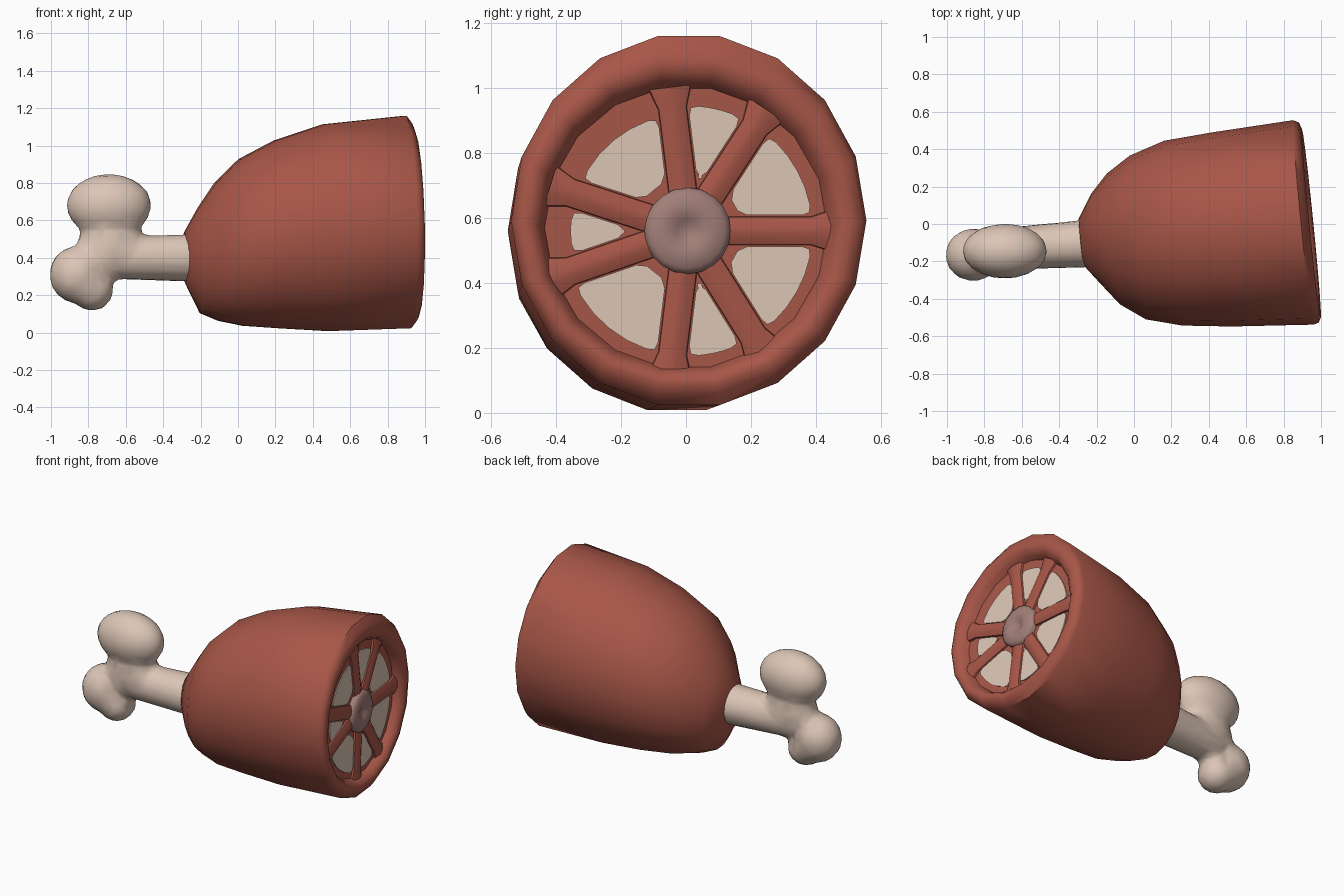
import bpy, bmesh, math
from mathutils import Matrix, Vector

if "Cube" in bpy.data.objects:
    bpy.data.objects.remove(bpy.data.objects["Cube"])

def material(name, rgb):
    m = bpy.data.materials.new(name)
    m.diffuse_color = (*rgb, 1)
    m.use_nodes = True
    m.node_tree.nodes["Principled BSDF"].inputs["Base Color"].default_value = m.diffuse_color
    return m

MEAT = material("meat red", (0.39, 0.094, 0.064))
BONE = material("bone cream", (0.72, 0.565, 0.47))
MARROW = material("marrow pink", (0.36, 0.21, 0.19))
CY, CZ = 0.005, 0.56          # centre of the cut face
FACE_X = 0.885                # depth of the recessed cut face

def finish(bm, name, mat, angle=50):
    bmesh.ops.recalc_face_normals(bm, faces=bm.faces)
    me = bpy.data.meshes.new(name)
    bm.to_mesh(me)
    bm.free()
    ob = bpy.data.objects.new(name, me)
    bpy.context.collection.objects.link(ob)
    me.materials.append(mat)
    bpy.ops.object.select_all(action='DESELECT')
    ob.select_set(True)
    bpy.context.view_layer.objects.active = ob
    bpy.ops.object.shade_smooth_by_angle(angle=math.radians(angle))
    return ob

def tilted(x, y, z, cy=CY, cz=CZ):
    """Point on a plane leaning like the cut face."""
    return Vector((x - 0.1 * (y - cy) - 0.022 * (z - cz), y, z))

def loft(rings, name, mat, n=18, angle=50):
    """Join tilted elliptical rings (x, ymin, ymax, zmin, zmax)."""
    bm = bmesh.new()
    loops = []
    for x, y0, y1, z0, z1 in rings:
        cy, cz = (y0 + y1) / 2, (z0 + z1) / 2
        loops.append([bm.verts.new(tilted(
            x, cy + (y1 - y0) / 2 * math.cos(2 * math.pi * i / n),
            cz + (z1 - z0) / 2 * math.sin(2 * math.pi * i / n), cy, cz)) for i in range(n)])
    for a, b in zip(loops, loops[1:]):
        for i in range(n):
            j = (i + 1) % n
            bm.faces.new((a[i], a[j], b[j], b[i]))
    bm.faces.new(loops[0])
    bm.faces.new(loops[-1])
    return finish(bm, name, mat, angle)

def circle(x, r, cy=CY, cz=CZ):
    return (x, cy - r, cy + r, cz - r, cz + r)

# Meat body with rounded rim and recessed cut face
loft([
    (-0.283, -0.22, 0.03, 0.26, 0.54),
    (-0.207, -0.315, 0.16, 0.10, 0.67),
    (-0.11, -0.43, 0.27, 0.058, 0.81),
    (0.02, -0.51, 0.365, 0.03, 0.935),
    (0.21, -0.543, 0.445, 0.016, 1.035),
    (0.47, -0.548, 0.49, 0.0, 1.122),
    (0.905, -0.538, 0.555, 0.015, 1.168),
    circle(0.935, 0.535, 0.008, 0.59),
    circle(0.948, 0.505, 0.005, 0.585),
    circle(0.943, 0.475, 0.005, 0.58),
    circle(0.92, 0.45, 0.0, 0.575),
    circle(FACE_X, 0.435, 0.0, 0.57),
], "meat_body", MEAT)

# Spokes: low ridges radiating from the marrow
SPOKES = [0, 57, 97, 162, 199, 263, 302]
bm = bmesh.new()
for deg in SPOKES:
    a = math.radians(deg)
    d, s = Vector((math.cos(a), math.sin(a))), Vector((-math.sin(a), math.cos(a)))
    ends = []
    for r, grow in ((0.08, 1.0), (0.38, 1.0), (0.445, 1.5)):
        sec = []
        for w, h in ((-0.046, -0.01), (-0.042, 0.012), (-0.012, 0.026),
                     (0.012, 0.026), (0.042, 0.012), (0.046, -0.01)):
            p = d * r + s * w * grow
            sec.append(bm.verts.new(tilted(FACE_X + h, CY + p.x, CZ + p.y)))
        ends.append(sec)
    for e0, e1 in zip(ends, ends[1:]):
        for i in range(6):
            j = (i + 1) % 6
            bm.faces.new((e0[i], e0[j], e1[j], e1[i]))
    bm.faces.new(ends[0])
    bm.faces.new(ends[-1])
finish(bm, "meat_spokes", MEAT)

# Fat panels: thin rounded wedges between the spokes
bm = bmesh.new()
for k, deg in enumerate(SPOKES):
    a0 = math.radians(deg)
    a1 = math.radians(SPOKES[(k + 1) % 7] + (360 if k == 6 else 0))
    rin = 0.165 if a1 - a0 > 0.68 else 0.19
    rout = 0.36 if 97 <= deg < 199 else 0.385
    side = [(rin, 0.062), (rin + 0.025, 0.048), (rout - 0.03, 0.048),
            (rout - 0.006, 0.056), (rout, 0.08)]
    pts = [(r, a0 + math.asin(w / r)) for r, w in side]
    o0, o1 = pts[-1][1], a1 - math.asin(0.08 / rout)
    pts += [(rout, o0 + (o1 - o0) * t / 4) for t in range(1, 4)]
    pts += [(r, a1 - math.asin(w / r)) for r, w in reversed(side)]
    top = [bm.verts.new(tilted(FACE_X + 0.006, CY + r * math.cos(a), CZ + r * math.sin(a)))
           for r, a in pts]
    f = bm.faces.new(top)
    ext = bmesh.ops.extrude_face_region(bm, geom=[f])
    for v in ext["geom"]:
        if isinstance(v, bmesh.types.BMVert):
            v.co.x -= 0.008
finish(bm, "fat_panels", BONE, 30)

# Marrow: round bone end with a dimple
loft([circle(FACE_X + h, r) for h, r in (
    (-0.01, 0.133), (0.025, 0.133), (0.038, 0.115), (0.046, 0.085),
    (0.046, 0.06), (0.034, 0.035), (0.024, 0.012))], "marrow_end", MARROW, 20, 60)

# Bone: overlapping knobs and a shaft fused together
bm = bmesh.new()
for c, r in (((-0.69, -0.145, 0.68), (0.23, 0.148, 0.17)),
             ((-0.86, -0.165, 0.31), (0.15, 0.143, 0.155)),
             ((-0.78, -0.16, 0.23), (0.115, 0.12, 0.115)),
             ((-0.68, -0.14, 0.46), (0.18, 0.125, 0.18))):
    bmesh.ops.create_icosphere(bm, subdivisions=3, radius=1,
                               matrix=Matrix.Translation(c) @ Matrix.Diagonal((*r, 1)))
start, end = Vector((-0.72, -0.135, 0.40)), Vector((-0.1, -0.095, 0.40))
turn = (end - start).to_track_quat('Z', 'Y').to_matrix().to_4x4()
bmesh.ops.create_cone(bm, cap_ends=True, segments=20, radius1=0.112, radius2=0.135,
                      depth=(end - start).length,
                      matrix=Matrix.Translation((start + end) / 2) @ turn)
bone = finish(bm, "bone", BONE)
fuse = bone.modifiers.new("fuse", 'REMESH')
fuse.mode, fuse.voxel_size, fuse.use_smooth_shade = 'VOXEL', 0.022, True
soft = bone.modifiers.new("soften", 'SMOOTH')
soft.factor, soft.iterations = 0.5, 6
low = bone.modifiers.new("simplify", 'DECIMATE')
low.ratio = 0.15
